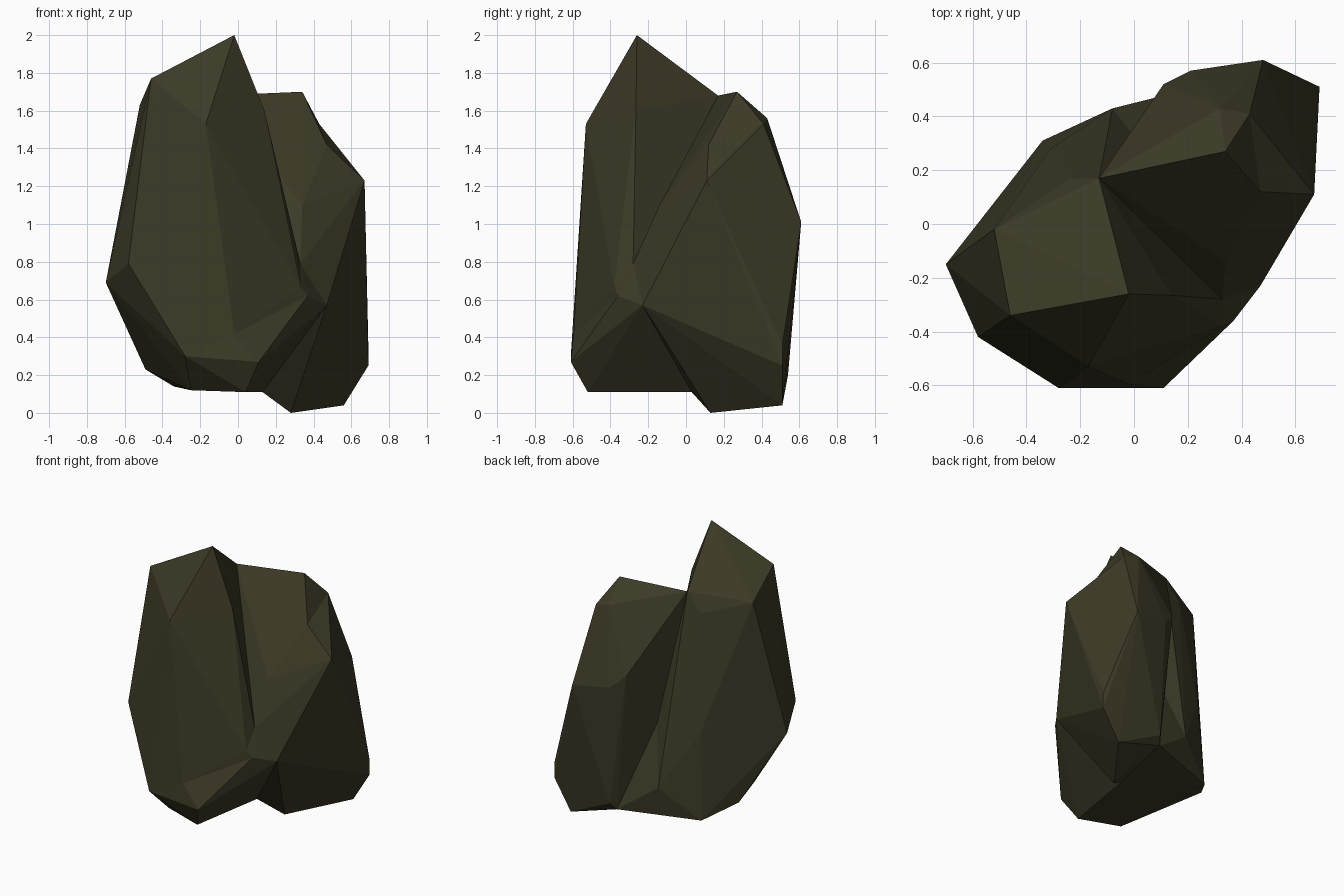
import bpy, bmesh
from mathutils import Vector

if "Cube" in bpy.data.objects:
    bpy.data.objects.remove(bpy.data.objects["Cube"])

stone = bpy.data.materials.new("dark_olive_stone")
stone.diffuse_color = (0.045, 0.041, 0.019, 1)
stone.use_nodes = True
stone.node_tree.nodes["Principled BSDF"].inputs["Base Color"].default_value = stone.diffuse_color


def dent(bm, point, rim):
    """Replace the faces spanned by the rim corners with a fan to a sunken point."""
    rim = [Vector(r) for r in rim]
    on_rim = {v for v in bm.verts if any((v.co - r).length < 1e-4 for r in rim)}
    faces = [f for f in bm.faces if all(v in on_rim for v in f.verts)]
    edges = {e for f in faces for e in f.edges
             if sum(g in faces for g in e.link_faces) == 1}
    if not faces:
        return
    bmesh.ops.delete(bm, geom=faces, context='FACES_ONLY')
    tip = bm.verts.new(point)
    for e in edges:
        bm.faces.new((e.verts[0], e.verts[1], tip))
    # Drop edges left inside the removed patch
    stray = [e for e in bm.edges if not e.link_faces]
    bmesh.ops.delete(bm, geom=stray, context='EDGES')


def boulder(name, corners, dents):
    """Flat-faced rock chunk stretched over its corner points, then dented."""
    bm = bmesh.new()
    for c in corners:
        bm.verts.new(c)
    hull = bmesh.ops.convex_hull(bm, input=bm.verts[:])
    loose = {g for g in hull["geom_interior"] + hull["geom_unused"]
             if isinstance(g, bmesh.types.BMVert)}
    bmesh.ops.delete(bm, geom=list(loose), context='VERTS')
    for point, rim in dents:
        dent(bm, point, rim)
    bmesh.ops.recalc_face_normals(bm, faces=bm.faces[:])
    mesh = bpy.data.meshes.new(name)
    bm.to_mesh(mesh)
    bm.free()
    mesh.materials.append(stone)
    ob = bpy.data.objects.new(name, mesh)
    bpy.context.collection.objects.link(ob)
    return ob


# Tall front-left chunk: peak, shoulders, waist, then underside
tall = boulder("tall_rock", [
    (-.02, -.26, 2.0), (-.46, -.34, 1.77), (-.52, -.02, 1.63), (-.13, .17, 1.68),
    (-.17, -.53, 1.53), (.14, -.265, 1.60), (-.24, .17, 1.55), (-.22, .21, 1.29),
    (-.58, -.42, .79), (-.70, -.15, .69), (-.31, .28, .75), (-.08, .43, .35),
    (.33, -.38, .67), (.37, -.36, .62), (.47, -.23, .57),
    (-.28, -.61, .30), (.11, -.61, .27),
    (-.49, .10, .23), (-.34, .31, .14), (-.25, -.43, .12),
    (.04, -.52, .11), (.13, .03, .11), (.20, .50, .15)],
    # Crease low on the front, cleft on the right, hollow at the back
    [((-.02, -.595, .42), [(-.17, -.53, 1.53), (-.28, -.61, .30), (.11, -.61, .27),
                           (.37, -.36, .62), (.33, -.38, .67)]),
     ((.33, -.28, .79), [(.14, -.265, 1.60), (-.13, .17, 1.68), (.33, -.38, .67),
                         (.37, -.36, .62), (.47, -.23, .57)]),
     ((.02, .30, .74), [(-.13, .17, 1.68), (-.22, .21, 1.29), (-.31, .28, .75),
                        (-.08, .43, .35), (.20, .50, .15)])])

# Lower back-right chunk: crest, shoulders, waist, then foot
low = boulder("low_rock", [
    (-.13, .17, 1.68), (.34, .27, 1.70), (.32, .43, 1.56), (.43, .41, 1.53),
    (.67, .11, 1.23), (.34, -.14, 1.10),
    (.48, .61, 1.01), (.21, .57, 1.05), (.11, .52, 1.14), (.02, .30, .74),
    (.33, -.28, .79), (.47, -.23, .57),
    (.69, .51, .36), (.69, .51, .25), (.23, .54, .20), (.20, .50, .15),
    (.56, .51, .04), (.28, .13, 0), (.13, .03, .11)],
    # Notch beside the crest
    [((.47, .12, 1.42), [(.34, .27, 1.70), (.43, .41, 1.53), (.67, .11, 1.23),
                         (.34, -.14, 1.10)])])

# Fuse both chunks into one skin
fuse = tall.modifiers.new("fuse", 'BOOLEAN')
fuse.operation = 'UNION'
fuse.solver = 'EXACT'
fuse.object = low
bpy.context.view_layer.objects.active = tall
tall.select_set(True)
bpy.ops.object.modifier_apply(modifier=fuse.name)
bpy.data.objects.remove(low)
tall.name = "rock"
